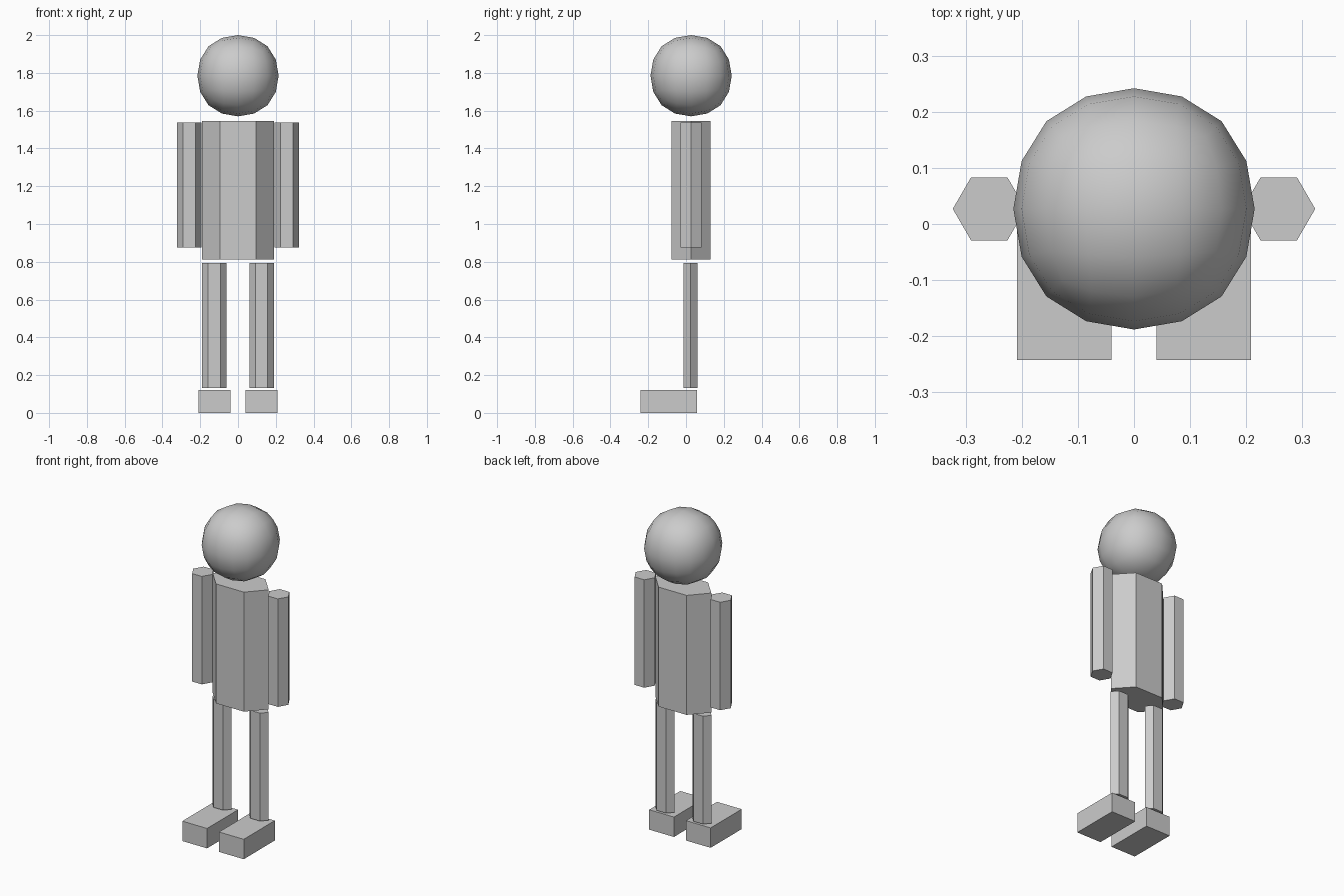
import bpy
import bmesh
from math import pi
from mathutils import Matrix

if "Cube" in bpy.data.objects:
    bpy.data.objects.remove(bpy.data.objects["Cube"])

MID_Y = 0.027


def add_object(name, bm):
    mesh = bpy.data.meshes.new(name)
    bm.to_mesh(mesh)
    bm.free()
    obj = bpy.data.objects.new(name, mesh)
    bpy.context.collection.objects.link(obj)
    return obj


def placement(center, size):
    return Matrix.Translation(center) @ Matrix.Diagonal((*size, 1))


def hex_prism(name, x, y, half_x, half_y, z0, z1):
    """Upright six-sided prism with its points facing left and right."""
    bm = bmesh.new()
    m = placement((x, y, (z0 + z1) / 2), (half_x, half_y / 0.8660254, z1 - z0))
    bmesh.ops.create_cone(bm, cap_ends=True, segments=6, radius1=1, radius2=1,
                          depth=1, matrix=m @ Matrix.Rotation(pi / 2, 4, 'Z'))
    return add_object(name, bm)


def box(name, center, size):
    bm = bmesh.new()
    bmesh.ops.create_cube(bm, size=1, matrix=placement(center, size))
    return add_object(name, bm)


# Head: cube rounded by two levels of subdivision
radius = 0.215
head = box("head", (0, MID_Y, 2 - radius), (2 * radius / 0.8395,) * 3)
subdivision = head.modifiers.new("round", 'SUBSURF')
subdivision.levels = subdivision.render_levels = 2
for poly in head.data.polygons:
    poly.use_smooth = True

# Torso
hex_prism("torso", 0, 0.026, 0.19, 0.104, 0.812, 1.545)

# Arms, legs and feet on both sides
for side, s in (("left", 1), ("right", -1)):
    hex_prism(side + "_arm", s * 0.258, MID_Y, 0.065, 0.056, 0.875, 1.537)
    hex_prism(side + "_leg", s * 0.125, 0.024, 0.065, 0.036, 0.132, 0.794)
    box(side + "_foot", (s * 0.1245, -0.0915, 0.061), (0.168, 0.301, 0.122))
